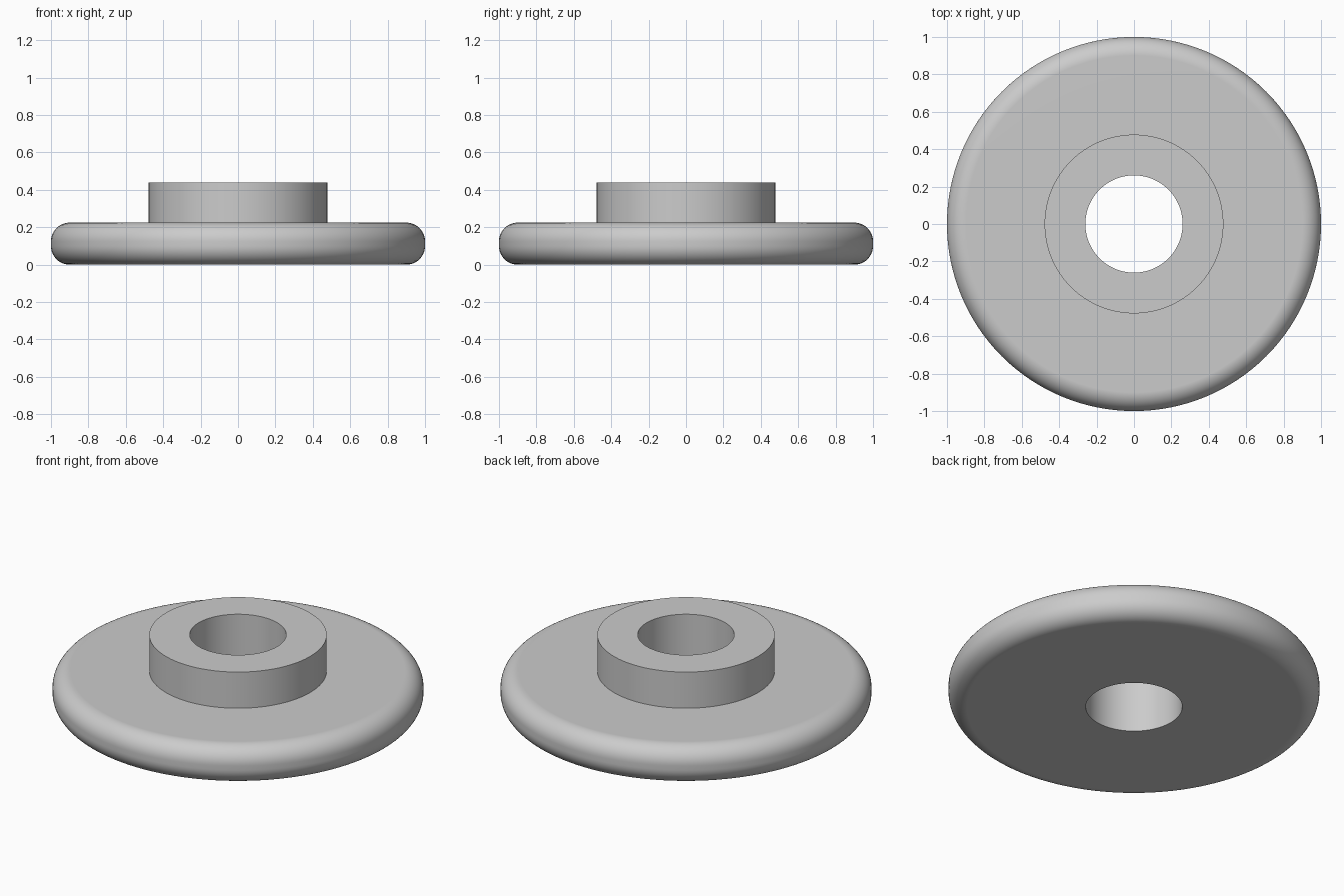
import bpy, bmesh
from math import cos, sin, pi, radians

cube = bpy.data.objects.get("Cube")
if cube:
    bpy.data.objects.remove(cube, do_unlink=True)

RIM, DISC_TOP, EDGE = 1.0, 0.225, 0.1
HUB, HUB_TOP, BORE = 0.478, 0.44, 0.26
SEGMENTS, ARC = 128, 12

grey = bpy.data.materials.new("light_grey")
grey.use_nodes = True
colour = (0.6, 0.6, 0.6, 1)
grey.diffuse_color = colour
grey.node_tree.nodes["Principled BSDF"].inputs["Base Color"].default_value = colour


def arc(x, z, start):
    """Quarter round of the rim, counter-clockwise from the start angle."""
    angles = [start + pi / 2 * i / ARC for i in range(ARC + 1)]
    return [(x + EDGE * cos(a), z + EDGE * sin(a)) for a in angles]


# Closed cross-section: bore, rounded rim, then the stepped hub
profile = [(BORE, 0)]
profile += arc(RIM - EDGE, EDGE, -pi / 2)
profile += arc(RIM - EDGE, DISC_TOP - EDGE, 0)
profile += [(HUB, DISC_TOP), (HUB, HUB_TOP), (BORE, HUB_TOP)]

# Turn the section about z
bm = bmesh.new()
verts = [bm.verts.new((x, 0, z)) for x, z in profile]
edges = [bm.edges.new((v, verts[(i + 1) % len(verts)])) for i, v in enumerate(verts)]
bmesh.ops.spin(bm, geom=verts + edges, cent=(0, 0, 0), axis=(0, 0, 1),
               angle=2 * pi, steps=SEGMENTS, use_merge=True)
bmesh.ops.remove_doubles(bm, verts=bm.verts, dist=1e-5)
bmesh.ops.recalc_face_normals(bm, faces=bm.faces)

mesh = bpy.data.meshes.new("flanged_hub")
bm.to_mesh(mesh)
bm.free()
mesh.materials.append(grey)
hub = bpy.data.objects.new("flanged_hub", mesh)
bpy.context.collection.objects.link(hub)

# Smooth round surfaces, crisp steps and flat faces
bpy.ops.object.select_all(action="DESELECT")
hub.select_set(True)
bpy.context.view_layer.objects.active = hub
bpy.ops.object.shade_smooth_by_angle(angle=radians(30))
weighted = hub.modifiers.new("flat_faces", "WEIGHTED_NORMAL")
weighted.keep_sharp = True
